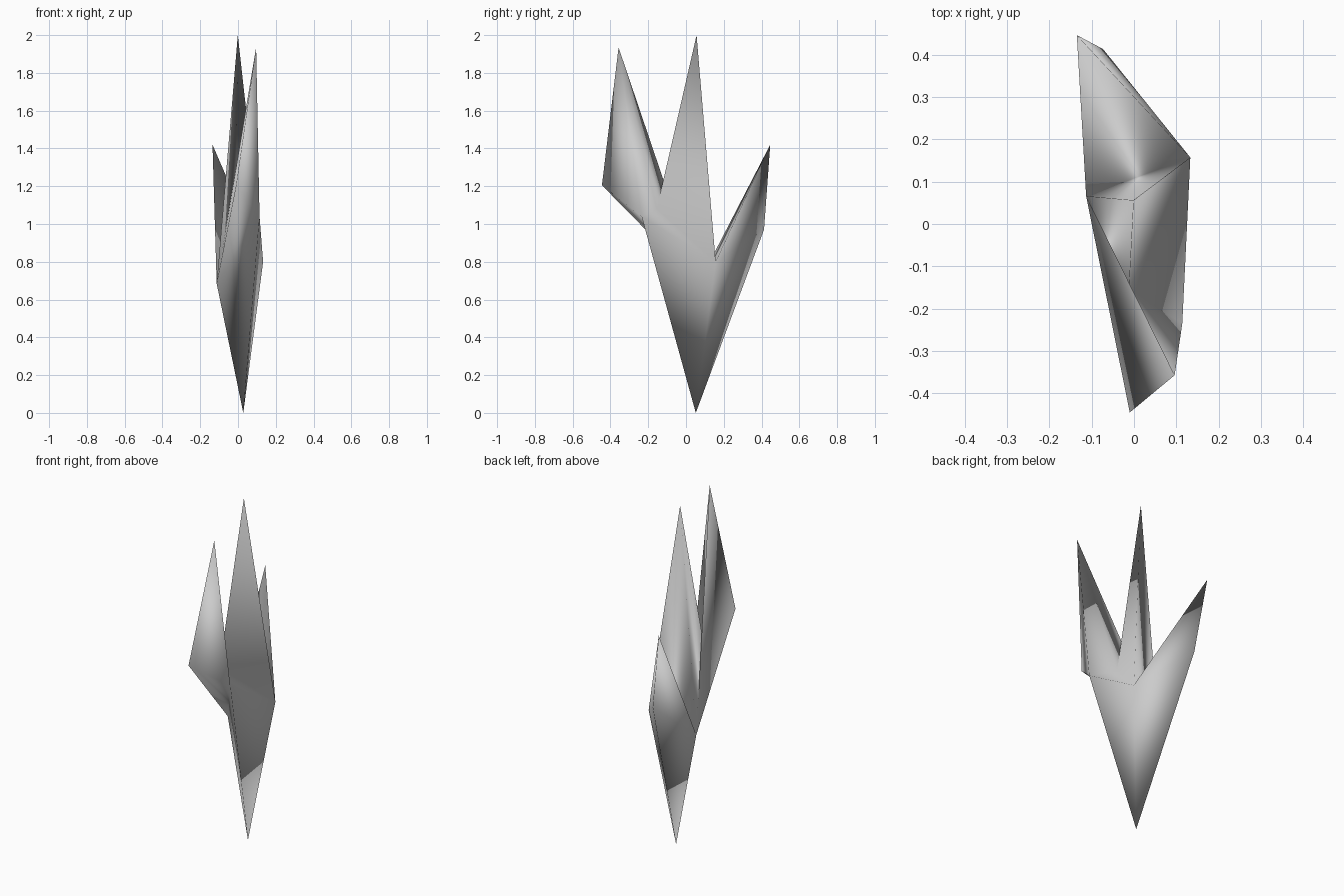
import bpy, bmesh

if "Cube" in bpy.data.objects:
    bpy.data.objects.remove(bpy.data.objects["Cube"])

# Key points of the shard cluster
P = {
    "base":       (0.028, 0.052, 0.0),
    "left":       (-0.113, 0.066, 0.685),   # waist corners
    "right":      (0.133, 0.157, 0.80),
    "front":      (0.114, -0.235, 1.04),
    "valley":     (-0.012, -0.155, 1.08),
    "back":       (-0.073, 0.413, 0.97),
    "nose":       (-0.010, -0.445, 1.205),
    "mid_tip":    (-0.001, 0.056, 2.0),
    "front_tip":  (0.096, -0.357, 1.935),
    "back_tip":   (-0.135, 0.446, 1.42),
}

bm = bmesh.new()
V = {name: bm.verts.new(co) for name, co in P.items()}


def fan(apex, ring, closed=True):
    """Triangles from an apex to each pair of neighbouring ring points."""
    pairs = list(zip(ring, ring[1:] + ring[:1]))
    for a, b in pairs if closed else pairs[:-1]:
        bm.faces.new((V[apex], V[a], V[b]))


# Tapered body down to the point
fan("base", ["left", "front", "right", "back"])
# Middle spike
fan("mid_tip", ["left", "valley", "right"])
# Front spike with its overhanging underside
fan("front_tip", ["valley", "left", "nose", "front"])
fan("left", ["nose", "front"], closed=False)
# Shoulder between front and middle spikes
fan("valley", ["front", "right"], closed=False)
# Back spike
fan("back_tip", ["left", "right", "back"])

bmesh.ops.recalc_face_normals(bm, faces=bm.faces)
for f in bm.faces:
    f.smooth = True

mesh = bpy.data.meshes.new("crystal_shard")
bm.to_mesh(mesh)
bm.free()
bpy.context.collection.objects.link(bpy.data.objects.new("crystal_shard", mesh))
